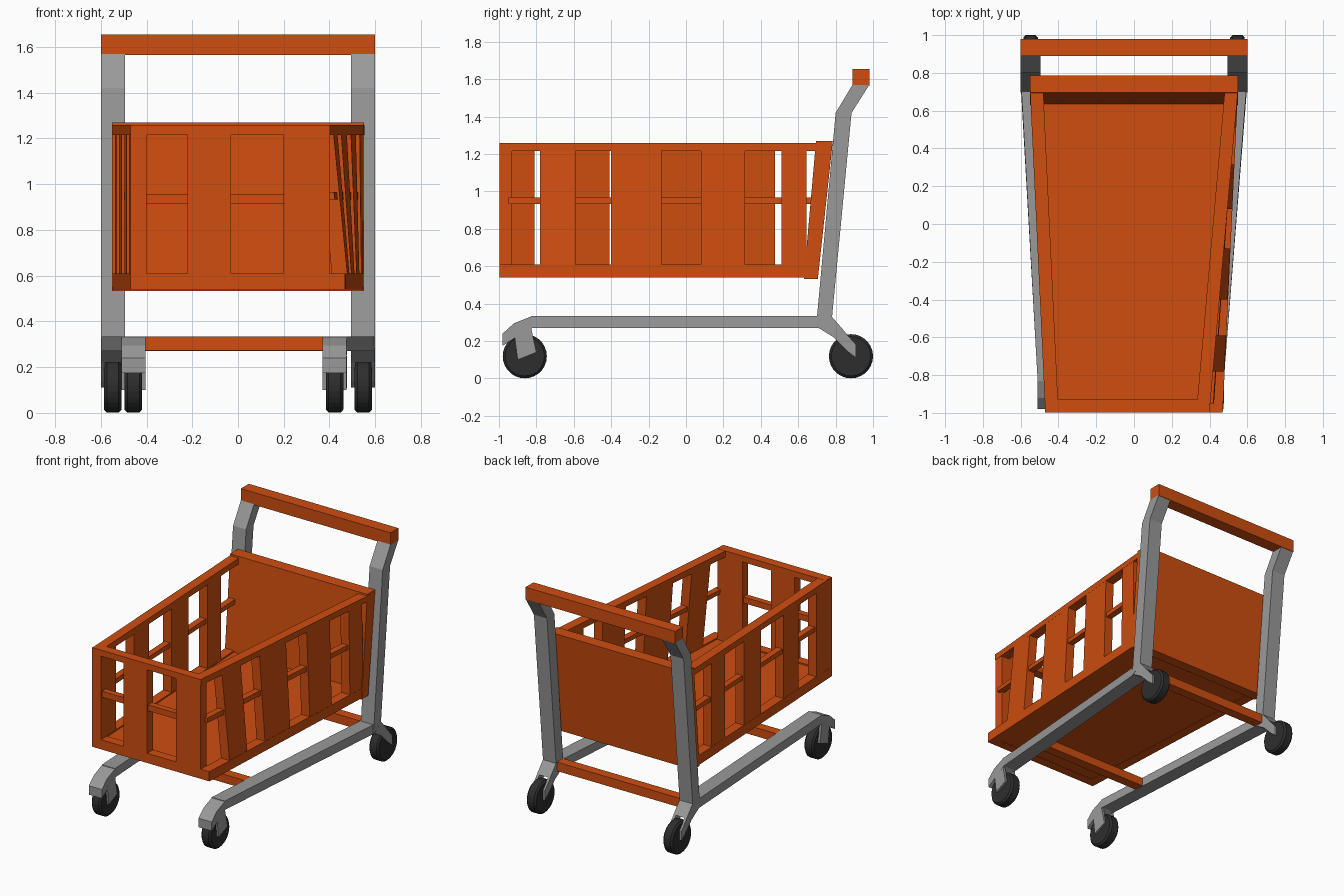
import bpy, bmesh, math
from mathutils import Matrix

cube = bpy.data.objects.get("Cube")
if cube:
    bpy.data.objects.remove(cube, do_unlink=True)


def material(name, rgb):
    m = bpy.data.materials.new(name)
    m.use_nodes = True
    m.diffuse_color = (*rgb, 1)
    m.node_tree.nodes["Principled BSDF"].inputs["Base Color"].default_value = (*rgb, 1)
    return m


ORANGE = material("orange plastic", (0.62, 0.075, 0.005))
GREY = material("grey metal", (0.32, 0.32, 0.32))
RUBBER = material("dark rubber", (0.027, 0.027, 0.027))


def build(name, lofts, mat):
    """One object made of solids, each joining two matching polygons."""
    bm = bmesh.new()
    for a, b in lofts:
        va = [bm.verts.new(p) for p in a]
        vb = [bm.verts.new(p) for p in b]
        bm.faces.new(va)
        bm.faces.new(vb)
        for i in range(len(a)):
            j = (i + 1) % len(a)
            bm.faces.new((va[i], va[j], vb[j], vb[i]))
    bmesh.ops.recalc_face_normals(bm, faces=bm.faces)
    finish(name, bm, mat)


def finish(name, bm, mat):
    me = bpy.data.meshes.new(name)
    bm.to_mesh(me)
    bm.free()
    me.materials.append(mat)
    ob = bpy.data.objects.new(name, me)
    bpy.context.collection.objects.link(ob)
    return ob


def box(x0, x1, y0, y1, z0, z1):
    def ring(z):
        return [(x0, y0, z), (x1, y0, z), (x1, y1, z), (x0, y1, z)]
    return ring(z0), ring(z1)


def extrude(profile, xa, xb):
    """Side profile (y, z) spread between two x functions of y."""
    return [(xa(y), y, z) for y, z in profile], [(xb(y), y, z) for y, z in profile]


# ---- Frame, forks and wheels ----
POST = [(0.695, 0.27), (0.80, 1.42), (0.89, 1.57), (0.98, 1.57), (0.885, 1.42), (0.78, 0.32)]
RAIL = [(0.74, 0.27), (0.78, 0.335), (-0.83, 0.335), (-0.83, 0.27)]
FRONT_CAP = [(-0.82, 0.27), (-0.82, 0.335), (-0.92, 0.295), (-0.98, 0.24), (-0.98, 0.175), (-0.91, 0.22)]
FRONT_PRONG = [(-0.83, 0.28), (-0.80, 0.14), (-0.90, 0.10), (-0.92, 0.25)]
REAR_CAP = [(0.71, 0.27), (0.78, 0.33), (0.85, 0.25), (0.79, 0.22)]
REAR_PRONG = [(0.77, 0.24), (0.83, 0.27), (0.91, 0.18), (0.91, 0.11), (0.87, 0.14)]
WIDTH, PRONG = 0.105, 0.018


def wheel(name, x, y):
    """Disc with a slightly rounded tread."""
    bm = bmesh.new()
    n, rings = 28, []
    for dx, r in ((-0.038, 0.105), (-0.026, 0.118), (0.026, 0.118), (0.038, 0.105)):
        res = bmesh.ops.create_circle(bm, segments=n, radius=r,
                                      matrix=Matrix.Translation((x + dx, y, 0.119)) @ Matrix.Rotation(math.pi / 2, 4, 'Y'))
        rings.append(res["verts"])
    for a, b in zip(rings, rings[1:]):
        for i in range(n):
            j = (i + 1) % n
            bm.faces.new((a[i], a[j], b[j], b[i]))
    bm.faces.new(rings[0])
    bm.faces.new(rings[-1])
    bmesh.ops.recalc_face_normals(bm, faces=bm.faces)
    finish(name, bm, RUBBER)


for label, s, front_x in (("left", 1, 0.475), ("right", -1, 0.51)):
    def outer(y, s=s, f=front_x):
        t = min(max((0.7 - y) / 1.53, 0), 1)
        return s * (0.6 + (f - 0.6) * t)

    def inset(d, s=s, outer=outer):
        return lambda y: outer(y) - s * d

    inner = inset(WIDTH)
    build(label + "_post", [extrude(POST, outer, inner)], GREY)
    build(label + "_base_rail", [extrude(RAIL, outer, inner)], GREY)
    for end, cap, prong, y in (("front", FRONT_CAP, FRONT_PRONG, -0.862), ("rear", REAR_CAP, REAR_PRONG, 0.882)):
        build(f"{label}_{end}_fork", [extrude(cap, outer, inner),
                                      extrude(prong, outer, inset(PRONG)),
                                      extrude(prong, inset(WIDTH - PRONG), inner)], GREY)
        wheel(f"{label}_{end}_wheel", inset(WIDTH / 2)(y), y)

build("handle", [box(-0.6, 0.6, 0.89, 0.98, 1.565, 1.655)], ORANGE)
build("rear_cross_bar", [box(-0.5, 0.5, 0.70, 0.77, 0.27, 0.335)], ORANGE)
build("front_cross_bar", [box(-0.46, 0.44, -0.49, -0.42, 0.272, 0.333)], ORANGE)

# ---- Basket ----
THICK = 0.07
Z_FLOOR, Z_LOW, Z_HIGH, Z_TOP = 0.54, 0.61, 1.215, 1.258
MID = (0.933, 0.967)


def wall_x(s, y, z):
    """Outer face of a side wall; the left wall leans inward towards the front."""
    t = (0.7 - y) / 1.69
    lean = min(max((z - Z_LOW) / (Z_HIGH - Z_LOW), 0), 1) if s > 0 else 0
    return s * (0.55 - (0.08 + 0.07 * lean) * t)


def wall_piece(s, y0, y1, z0, z1, a=0.0, b=THICK):
    def ring(z):
        return [(wall_x(s, y, z) - s * d, y, z) for y, d in ((y0, a), (y0, b), (y1, b), (y1, a))]
    return ring(z0), ring(z1)


COLUMNS = {1: [(-0.78, -0.59), (-0.40, -0.13), (0.08, 0.315), (0.51, 0.645)],
           -1: [(-0.99, -0.81), (-0.59, -0.41), (-0.13, 0.08), (0.31, 0.475)]}
for label, s in (("left", 1), ("right", -1)):
    build(label + "_basket_rails", [wall_piece(s, -0.99, 0.68, Z_FLOOR, Z_LOW),
                                    wall_piece(s, -0.99, 0.73, Z_HIGH, Z_TOP)], ORANGE)
    build(label + "_basket_middle_rail", [wall_piece(s, -0.95, 0.69, *MID, 0.012, 0.058)], ORANGE)
    build(label + "_basket_slats", [wall_piece(s, y0, y1, Z_LOW - 0.01, Z_HIGH + 0.01, 0.001, THICK - 0.001)
                                    for y0, y1 in COLUMNS[s]], ORANGE)

# Front panel with its slats
F0, F1 = -0.998, -0.93
build("basket_front_rails", [box(-0.47, 0.468, F0, F1, Z_FLOOR, Z_LOW),
                             box(-0.47, 0.402, F0, F1, Z_HIGH, Z_TOP + 0.001)], ORANGE)
build("basket_front_middle_rail", [box(-0.46, 0.39, F0 + 0.012, F1 - 0.012, 0.913, 0.957)], ORANGE)
build("basket_front_slats", [box(x0, x1, F0, F1, Z_LOW, Z_HIGH)
                             for x0, x1 in ((-0.47, -0.40), (-0.22, -0.03), (0.20, 0.40))], ORANGE)

# Solid sloping rear panel and floor
BACK = [(0.63, 0.533), (0.705, 0.533), (0.785, 1.27), (0.695, 1.27)]
build("basket_rear_panel", [extrude(BACK, lambda y: -0.55, lambda y: 0.55)], ORANGE)


def floor_ring(z):
    return [(wall_x(s, y, 0) - s * 0.02, y, z) for s, y in ((-1, F1), (1, F1), (1, 0.66), (-1, 0.66))]


build("basket_floor", [(floor_ring(0.542), floor_ring(0.60))], ORANGE)
